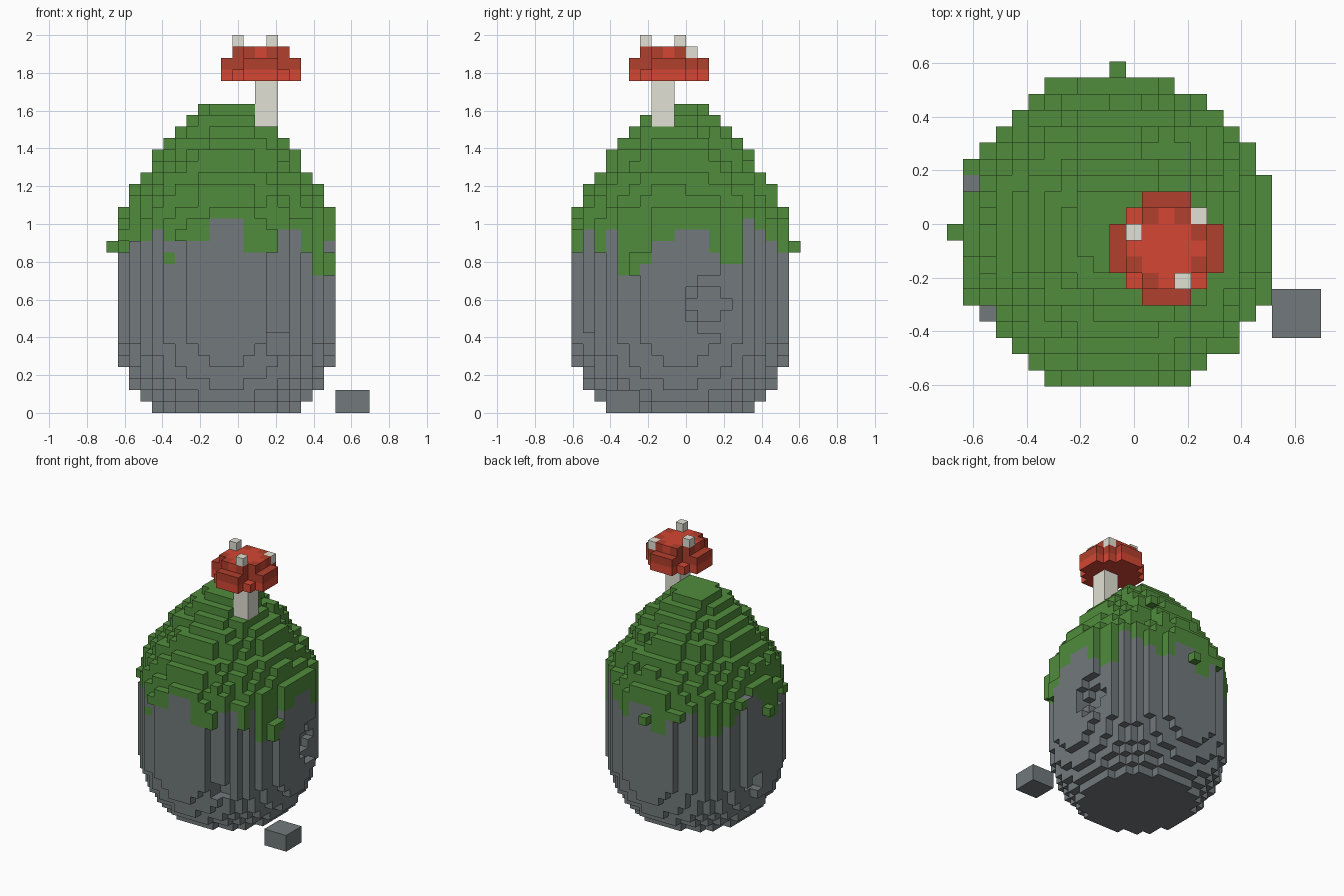
import bpy, bmesh, random

if "Cube" in bpy.data.objects:
    bpy.data.objects.remove(bpy.data.objects["Cube"])

random.seed(4)
S = 2 / 33                      # block size
X0, Y0 = -10.5 * S, -10 * S     # corner of the egg's block grid


def material(name, rgb):
    m = bpy.data.materials.new(name)
    m.diffuse_color = (*rgb, 1)
    m.use_nodes = True
    m.node_tree.nodes["Principled BSDF"].inputs["Base Color"].default_value = m.diffuse_color
    return m


ROCK = material("rock grey", (0.168, 0.19, 0.198))
MOSS = material("moss green", (0.082, 0.262, 0.045))
RED = material("cap red", (0.66, 0.062, 0.034))
DARK = material("cap dark red", (0.44, 0.05, 0.026))
PALE = material("pale stem", (0.76, 0.75, 0.66))

SIDES = [((1, 0, 0), [(1, 0, 0), (1, 1, 0), (1, 1, 1), (1, 0, 1)]),
         ((-1, 0, 0), [(0, 0, 0), (0, 0, 1), (0, 1, 1), (0, 1, 0)]),
         ((0, 1, 0), [(0, 1, 0), (0, 1, 1), (1, 1, 1), (1, 1, 0)]),
         ((0, -1, 0), [(0, 0, 0), (1, 0, 0), (1, 0, 1), (0, 0, 1)]),
         ((0, 0, 1), [(0, 0, 1), (1, 0, 1), (1, 1, 1), (0, 1, 1)]),
         ((0, 0, -1), [(0, 0, 0), (0, 1, 0), (1, 1, 0), (1, 0, 0)])]


def blocks(name, cells, mats, solid=None, pick=lambda c: 0):
    """Mesh of the exposed faces of a set of blocks."""
    solid = solid or cells
    bm = bmesh.new()
    verts = {}
    for c in sorted(cells):
        for d, corners in SIDES:
            if tuple(a + b for a, b in zip(c, d)) in solid:
                continue
            loop = []
            for q in corners:
                k = tuple(a + b for a, b in zip(c, q))
                if k not in verts:
                    verts[k] = bm.verts.new((X0 + k[0] * S, Y0 + k[1] * S, k[2] * S))
                loop.append(verts[k])
            bm.faces.new(loop).material_index = pick(c)
    me = bpy.data.meshes.new(name)
    bm.to_mesh(me)
    bm.free()
    for m in mats:
        me.materials.append(m)
    ob = bpy.data.objects.new(name, me)
    bpy.context.collection.objects.link(ob)


def box(i0, i1, j0, j1, k0, k1):
    return {(i, j, k) for i in range(i0, i1) for j in range(j0, j1) for k in range(k0, k1)}


# Egg radius in blocks for each layer
RADIUS = ([6.7, 7.6, 8.2, 8.7, 9.1, 9.3] + [9.6] * 11 +
          [9.4, 8.7, 8.2, 7.6, 6.7, 6.4, 5.6, 4.7, 3.6, 2.6])
# Lowest moss layer along each side
FRONT = [14, 16, 16, 16, 15, 15, 15, 15, 17, 17, 17, 14, 14, 14, 16, 16, 14, 12, 12]
RIGHT = [14, 14, 16, 16, 12, 12, 13, 15, 15, 16, 16, 16, 14, 13, 13, 17, 16, 16, 14]
BACK = [14, 14, 13, 13, 16, 15, 15, 13, 13, 16, 16, 16, 14, 14, 15, 16, 17, 14, 14]
LEFT = [14, 16, 16, 15, 15, 15, 14, 13, 13, 14, 16, 17, 17, 15, 14, 13, 13, 14, 14]


def moss_start(i, j):
    u, v = i - 9, j - 9
    if abs(u) > abs(v):
        return (RIGHT if u > 0 else LEFT)[j]
    return (BACK if v > 0 else FRONT)[i]


rock, moss = set(), set()
for i in range(19):
    for j in range(19):
        u, v = i - 9, j - 9
        dist = (u * u + v * v) ** 0.5
        for k, r in enumerate(RADIUS):
            if k % 2 == 0:      # moss tufts are up to two blocks tall
                rough = random.uniform(-0.3, 0.4)
            green = k >= moss_start(i, j)
            if dist <= r + (rough if green else 0) and max(abs(u), abs(v)) <= r:
                (moss if green else rock).add((i, j, k))

# Dents in the rock: a round pit on the right, notches on the front and left
rock = {c for c in rock if (c[0] - 18.6) ** 2 + (c[1] - 11.6) ** 2 + (c[2] - 9) ** 2 > 2.3 ** 2}
rock -= box(13, 15, 0, 3, 5, 7) | box(0, 2, 10, 12, 5, 7)

# Stray moss tufts
moss |= {(-1, 9, 14), (9, 19, 14)}
tuft = (4, 1, 13)
rock.discard(tuft)
moss.add(tuft)

# Mushroom stem, sunk into the moss
stem = box(12, 14, 7, 9, 24, 29)
moss -= box(12, 14, 7, 9, 25, 29)
moss |= box(11, 14, 6, 9, 23, 25)
stem -= moss
blocks("mushroom_stem", stem, [PALE])

body = rock | moss
blocks("egg_rock", rock, [ROCK], body)
blocks("moss_cover", moss, [MOSS], body)

# Loose stone beside the egg
blocks("loose_stone", box(19, 22, 3, 6, 0, 2), [ROCK])


# Mushroom cap with notched corners
def cap_dist(c):
    return ((c[0] - 12) ** 2 + (c[1] - 8) ** 2) ** 0.5


cap = {c for c in box(9, 16, 5, 12, 29, 32) if cap_dist(c) < (3.3, 3.3, 2.5)[c[2] - 29]}
cap -= {(10, 10, 30), (10, 6, 30), (14, 6, 30)}
blocks("mushroom_cap", cap, [RED, DARK],
       pick=lambda c: int(c[2] > 29 and cap_dist(c) > 2.1))
for n, c in enumerate([(10, 9, 32), (14, 10, 31), (13, 6, 32)]):
    blocks(f"cap_spot_{n + 1}", {c}, [PALE])
